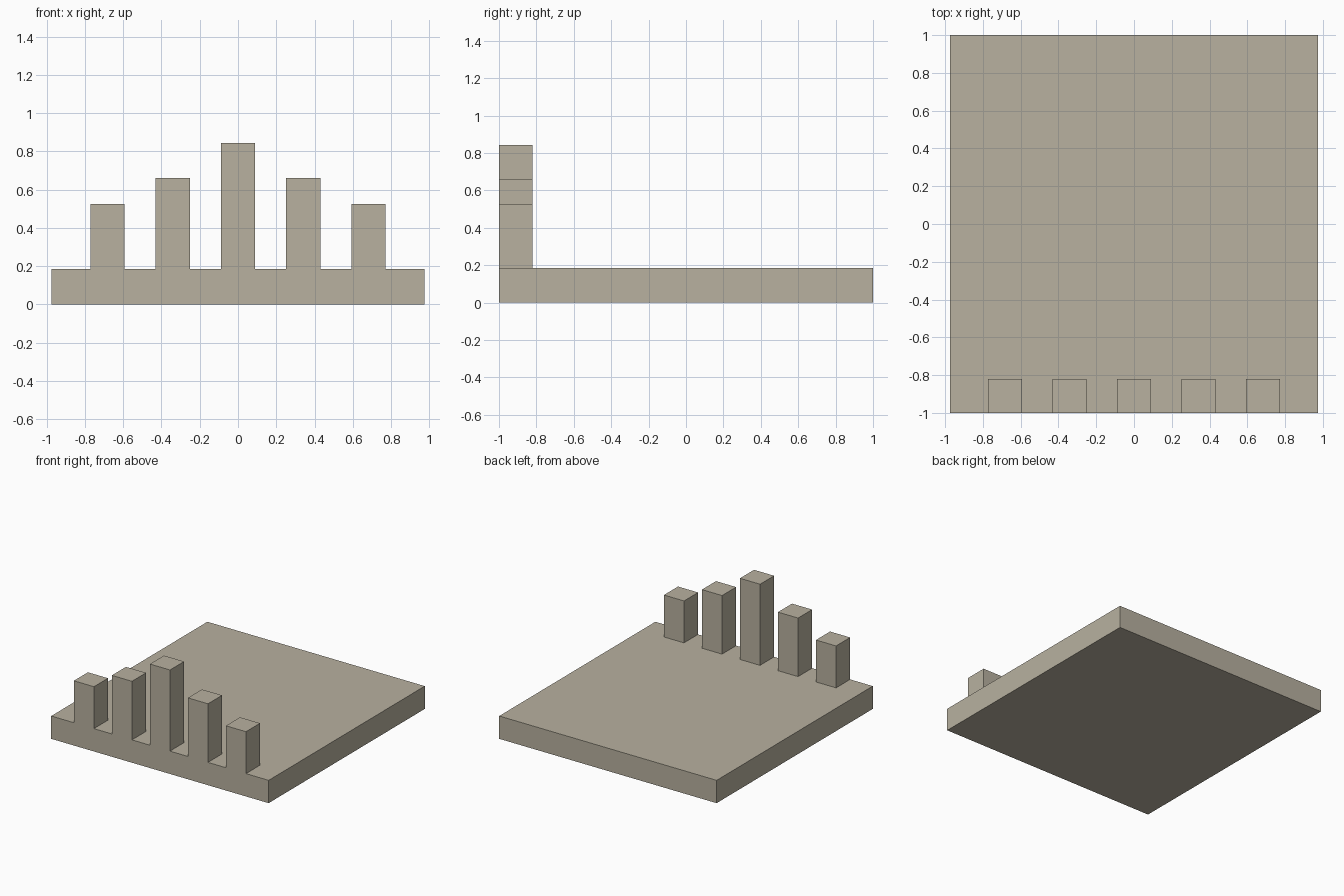
import bpy

cube = bpy.data.objects.get("Cube")
if cube:
    bpy.data.objects.remove(cube, do_unlink=True)

# Single warm stone colour
COLOUR = (0.48, 0.44, 0.35, 1.0)
stone = bpy.data.materials.new("warm_stone")
stone.use_nodes = True
stone.diffuse_color = COLOUR
stone.node_tree.nodes["Principled BSDF"].inputs["Base Color"].default_value = COLOUR


def box(name, x, y, z, width, depth, height):
    """Box centred on x and y, standing on height z."""
    bpy.ops.mesh.primitive_cube_add(size=1, location=(x, y, z + height / 2))
    obj = bpy.context.object
    obj.name = name
    obj.scale = (width, depth, height)
    bpy.ops.object.transform_apply(location=False, rotation=False, scale=True)
    obj.data.materials.append(stone)
    return obj


SLAB_TOP = 0.185
POST = 0.18
SPACING = 0.341
POST_Y = -1 + POST / 2

# Flat base slab
box("base_slab", 0, 0, 0, 1.95, 2.0, SLAB_TOP)

# Row of square posts along the front edge, stepping down from the middle
box("centre_post", 0, POST_Y, SLAB_TOP, POST, POST, 0.843 - SLAB_TOP)
for step, (name, top) in enumerate([("inner_post", 0.66), ("outer_post", 0.525)], 1):
    for side, sign in (("left", 1), ("right", -1)):
        box(f"{side}_{name}", sign * step * SPACING, POST_Y, SLAB_TOP,
            POST, POST, top - SLAB_TOP)
